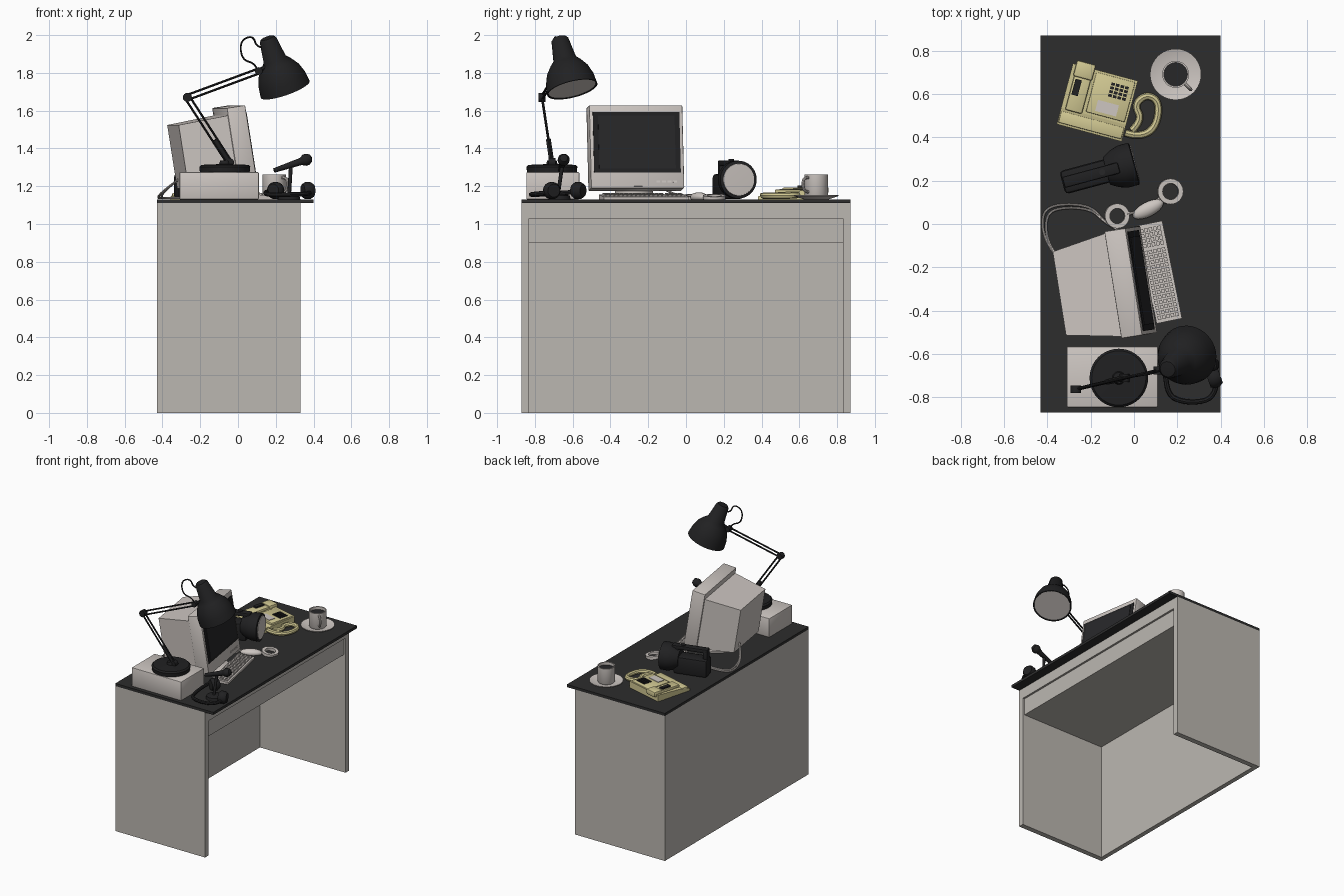
import bpy, bmesh, math
from mathutils import Matrix, Vector

if "Cube" in bpy.data.objects:
    bpy.data.objects.remove(bpy.data.objects["Cube"])

def material(name, r, g, b):
    m = bpy.data.materials.new(name)
    m.diffuse_color = (r, g, b, 1)
    m.use_nodes = True
    m.node_tree.nodes["Principled BSDF"].inputs["Base Color"].default_value = m.diffuse_color
    return m

DESK = material("desk grey", 0.50, 0.475, 0.44)
TOP = material("dark desktop", 0.026, 0.026, 0.026)
BLACK = material("black plastic", 0.015, 0.015, 0.016)
WHITE = material("off white", 0.61, 0.565, 0.535)
SCREEN = material("dark screen", 0.020, 0.020, 0.022)
YELLOW = material("phone yellow", 0.64, 0.58, 0.29)
Z0 = 1.13  # desktop height

def place(x, y, z=Z0, yaw=0, pitch=0):
    return (Matrix.Translation((x, y, z)) @ Matrix.Rotation(math.radians(yaw), 4, 'Z')
            @ Matrix.Rotation(math.radians(pitch), 4, 'Y'))

def aim(p, q):
    p, q = Vector(p), Vector(q)
    return Matrix.Translation(p) @ (q - p).to_track_quat('Z', 'Y').to_matrix().to_4x4()

def finish(name, bm, mat, M=Matrix(), smooth=False):
    bmesh.ops.recalc_face_normals(bm, faces=bm.faces)
    me = bpy.data.meshes.new(name)
    bm.transform(M)
    bm.to_mesh(me)
    bm.free()
    me.materials.append(mat)
    ob = bpy.data.objects.new(name, me)
    bpy.context.collection.objects.link(ob)
    if smooth:
        bpy.ops.object.select_all(action='DESELECT')
        ob.select_set(True)
        bpy.context.view_layer.objects.active = ob
        bpy.ops.object.shade_smooth_by_angle(angle=math.radians(35))
    return ob

def boxes(name, items, mat, M=Matrix(), bevel=0):
    """items: (x0, x1, y0, y1, z0, z1) bounds"""
    bm = bmesh.new()
    for x0, x1, y0, y1, z0, z1 in items:
        bmesh.ops.create_cube(bm, size=1, matrix=Matrix.Translation(((x0+x1)/2, (y0+y1)/2, (z0+z1)/2))
                              @ Matrix.Diagonal((x1-x0, y1-y0, z1-z0, 1)))
    if bevel:
        bmesh.ops.bevel(bm, geom=bm.edges[:], offset=bevel, segments=2, affect='EDGES', profile=0.5)
    return finish(name, bm, mat, M, bevel > 0)

def prism(name, profile, y0, y1, mat, M=Matrix()):
    """x-z profile extruded along y"""
    bm = bmesh.new()
    f = bm.faces.new([bm.verts.new((x, y0, z)) for x, z in profile])
    ext = bmesh.ops.extrude_face_region(bm, geom=[f])
    bmesh.ops.translate(bm, vec=(0, y1-y0, 0), verts=[v for v in ext['geom'] if isinstance(v, bmesh.types.BMVert)])
    return finish(name, bm, mat, M)

def lathe(name, profile, mat, M=Matrix(), seg=40):
    """(radius, z) profile spun about local z"""
    bm = bmesh.new()
    vs = [bm.verts.new((r, 0, z)) for r, z in profile]
    es = [bm.edges.new(p) for p in zip(vs, vs[1:])]
    bmesh.ops.spin(bm, geom=vs+es, cent=(0, 0, 0), axis=(0, 0, 1), angle=2*math.pi, steps=seg)
    bmesh.ops.remove_doubles(bm, verts=bm.verts, dist=1e-5)
    return finish(name, bm, mat, M, True)

def rod(name, p, q, r, mat, r2=None, seg=16):
    h = (Vector(q)-Vector(p)).length
    return lathe(name, [(0, 0), (r, 0), (r2 or r, h), (0, h)], mat, aim(p, q), seg)

def tube(name, pts, r, mat, cyclic=False):
    cu = bpy.data.curves.new(name, 'CURVE')
    cu.dimensions, cu.bevel_depth, cu.bevel_resolution, cu.use_fill_caps = '3D', r, 2, True
    sp = cu.splines.new('NURBS')
    sp.points.add(len(pts)-1)
    for p, c in zip(sp.points, pts):
        p.co = (*c, 1)
    sp.order_u, sp.use_endpoint_u, sp.use_cyclic_u, sp.resolution_u = 3, True, cyclic, 6
    ob = bpy.data.objects.new(name + "_path", cu)
    bpy.context.collection.objects.link(ob)
    me = bpy.data.meshes.new_from_object(ob.evaluated_get(bpy.context.evaluated_depsgraph_get()))
    bpy.data.objects.remove(ob)
    bm = bmesh.new()
    bm.from_mesh(me)
    return finish(name, bm, mat, Matrix(), True)

# desk: panels, drawer box, dark slab
for side in (-1, 1):
    y = sorted((side*0.83, side*0.87))
    boxes("side_panel", [(-0.43, 0.33, *y, 0, 1.11)], DESK)
boxes("back_panel", [(-0.43, -0.395, -0.83, 0.83, 0, 1.11)], DESK)
boxes("top_rail", [(-0.395, 0.33, -0.83, 0.83, 1.03, 1.11)], DESK)
boxes("drawer", [(-0.395, 0.315, -0.83, 0.83, 0.90, 1.03)], DESK)
boxes("desktop", [(-0.43, 0.40, -0.87, 0.87, 1.11, Z0)], TOP)

# box under the lamp
boxes("storage_box", [(-0.31, 0.11, -0.845, -0.565, Z0, 1.275)], WHITE, bevel=0.006)

# desk lamp
lathe("lamp_base", [(0, 0), (0.132, 0), (0.135, 0.028), (0.125, 0.038), (0.03, 0.042), (0.025, 0.06), (0, 0.06)],
      BLACK, place(-0.07, -0.71, 1.275))
base, elbow, wrist = Vector((-0.045, -0.71, 1.325)), Vector((-0.268, -0.762, 1.67)), Vector((0.11, -0.675, 1.81))
for a, b in ((base, elbow), (elbow, wrist)):
    off = (b-a).cross(Vector((0, 1, 0))).normalized()*0.013
    for s in (-1, 1):
        rod("lamp_arm", a+off*s, b+off*s, 0.006, BLACK, seg=8)
rod("lamp_lower_spring", base, base.lerp(elbow, 0.35), 0.013, BLACK)
for j, r in ((base, 0.024), (elbow, 0.024), (wrist, 0.02)):
    rod("lamp_joint", j-Vector((0, 0.018, 0)), j+Vector((0, 0.018, 0)), r, BLACK)
cap, rim = Vector((0.155, -0.67, 1.985)), Vector((0.25, -0.602, 1.713))
rod("lamp_head_bracket", wrist, cap.lerp(rim, 0.45), 0.012, BLACK, seg=8)
L = (rim-cap).length
lathe("lamp_shade", [(0, -0.004), (0.036, 0), (0.046, 0.012), (0.062, 0.125), (0.085, 0.15), (0.113, 0.19),
                     (0.13, 0.24), (0.137, L), (0.131, L), (0.125, L-0.008)], BLACK, aim(cap, rim))
lathe("lamp_glow_disk", [(0, L-0.012), (0.131, L-0.012), (0.131, L-0.004), (0, L-0.004)], WHITE, aim(cap, rim))
tube("lamp_cable", [(0.10, -0.675, 1.82), (0.09, -0.68, 1.85), (0.02, -0.70, 1.87), (0.01, -0.70, 1.97),
                    (0.08, -0.69, 2.0), (0.10, -0.68, 1.93), (0.16, -0.67, 1.93)], 0.005, BLACK)

# headset and microphone
tube("headset_band", [(0.38, -0.68, 1.17), (0.39, -0.80, 1.16), (0.25, -0.83, 1.155), (0.13, -0.78, 1.155),
                      (0.15, -0.58, 1.17)], 0.012, BLACK)
for x, y, yaw in ((0.37, -0.71, 20), (0.2, -0.57, 60)):
    lathe("headset_cup", [(0, -0.03), (0.035, -0.03), (0.045, -0.015), (0.045, 0.012), (0.034, 0.03), (0, 0.03)],
          BLACK, place(x, y, 1.177, yaw, 90), 24)
lathe("microphone_foot", [(0, 0), (0.06, 0), (0.055, 0.02), (0.02, 0.03), (0, 0.03)], BLACK, place(0.27, -0.67))
rod("microphone_stem", (0.27, -0.68, 1.14), (0.28, -0.655, 1.31), 0.010, BLACK)
rod("microphone_handle", (0.19, -0.665, 1.283), (0.345, -0.65, 1.335), 0.012, BLACK, 0.02)
lathe("microphone_head", [(0, -0.034), (0.02, -0.028), (0.031, -0.008), (0.031, 0.008), (0.02, 0.028), (0, 0.034)],
      BLACK, aim((0.36, -0.648, 1.34), (0.5, -0.64, 1.39)), 24)

# monitor on swivel foot, leaning back and turned
MON = place(0.068, -0.255, 1.19, 9, -9)
boxes("monitor_bezel", [(-0.10, 0, -0.25, 0.25, 0, 0.445)], WHITE, MON, 0.006)
bm = bmesh.new()
ends = [[bm.verts.new((x, y*s, z)) for s, z in ((-1, lo), (1, lo), (1, hi), (-1, hi))]
        for x, y, lo, hi in ((-0.095, 0.242, 0.01, 0.405), (-0.36, 0.195, 0.055, 0.395))]
for i in range(4):
    bm.faces.new((ends[0][i], ends[0][(i+1) % 4], ends[1][(i+1) % 4], ends[1][i]))
bm.faces.new(ends[0])
bm.faces.new(ends[1])
finish("monitor_housing", bm, WHITE, MON)
boxes("screen_frame", [(-0.002, 0.004, -0.232, 0.232, 0.083, 0.408)], BLACK, MON)
boxes("screen_glass", [(0, 0.008, -0.205, 0.205, 0.105, 0.388)], SCREEN, MON)
boxes("monitor_buttons", [(0, 0.004, y, y+0.02, 0.03, 0.04) for y in (0.10, 0.13, 0.16, 0.19)], WHITE, MON)
lathe("monitor_foot", [(0, 0), (0.155, 0), (0.155, 0.012), (0.10, 0.03), (0.10, 0.045), (0.14, 0.07), (0, 0.07)],
      WHITE, place(-0.07, -0.275))
for i, k in enumerate((1, 0.8)):
    tube("monitor_cable", [(-0.31, -0.2, 1.24), (-0.37-0.02*k, -0.12, 1.18), (-0.34-0.09*k, 0, 1.138),
                           (-0.3-0.1*k, 0.01+0.08*k, 1.138), (-0.2, 0.01+0.08*k, 1.138), (-0.13, 0.0, 1.138),
                           (-0.05, -0.04, 1.138)], 0.006, WHITE)

# keyboard
KEY = place(0.117, -0.222, Z0, 11.5)
prism("keyboard_case", [(-0.06, 0), (0.06, 0), (0.06, 0.014), (-0.06, 0.026)], -0.23, 0.23, WHITE, KEY)
boxes("keyboard_keys", [(-0.05+r*0.0205, -0.034+r*0.0205, y, y+0.018, 0.012, 0.033-r*0.0022)
                        for r in range(5) for y in [-0.215+c*0.0235+(0.008 if c > 13 else 0) for c in range(18)]
                        if y < 0.2], WHITE, KEY)

# wrist rings and mouse
for x, y, r in ((-0.08, 0.037, 0.046), (0.166, 0.15, 0.048)):
    lathe("wrist_ring", [(r-0.011, 0), (r+0.011, 0), (r+0.011, 0.022), (r-0.011, 0.022), (r-0.011, 0)],
          WHITE, place(x, y, Z0, 0, 8))
tube("ring_chain", [(-0.03, 0.05, 1.14), (0.0, 0.045, 1.145), (0.1, 0.10, 1.145), (0.125, 0.125, 1.14)], 0.007, WHITE)
bm = bmesh.new()
bmesh.ops.create_uvsphere(bm, u_segments=20, v_segments=10, radius=1)
finish("mouse", bm, WHITE, place(0.065, 0.068, Z0+0.012, 27) @ Matrix.Diagonal((0.078, 0.034, 0.026, 1)), True)

# lantern torch
TOR = place(-0.05, 0.265, 1.235, 15)
ALONG = TOR @ Matrix.Rotation(math.pi/2, 4, 'Y')
lathe("torch_head", [(0, -0.08), (0.065, -0.08), (0.088, -0.04), (0.1, 0.0), (0.1, 0.05), (0.086, 0.055), (0, 0.05)],
      BLACK, ALONG)
lathe("torch_lens", [(0, 0.05), (0.086, 0.05), (0.084, 0.058), (0, 0.06)], WHITE, ALONG)
boxes("torch_body", [(-0.29, -0.04, -0.055, 0.055, -0.103, 0.03)], BLACK, TOR, 0.018)
boxes("torch_handle", [(-0.285, -0.02, -0.026, 0.026, 0.072, 0.102), (-0.285, -0.25, -0.026, 0.026, 0.0, 0.095),
                       (-0.07, -0.02, -0.026, 0.026, 0.0, 0.095)], BLACK, TOR, 0.008)
rod("torch_switch", TOR @ Vector((-0.1, 0, 0.1)), TOR @ Vector((-0.1, 0, 0.108)), 0.014, SCREEN)

# telephone with handset, keypad and cord
TEL = place(-0.168, 0.565, Z0, -15)
TELY = TEL @ Matrix.Rotation(math.pi/2, 4, 'Z')  # profile x runs front to back
prism("phone_body", [(-0.15, 0), (0.14, 0), (0.14, 0.05), (-0.07, 0.036), (-0.15, 0.016)], -0.155, 0.155, YELLOW, TELY)
boxes("phone_handset", [(-0.135, -0.055, -0.075, 0.155, 0.04, 0.062), (-0.14, -0.05, 0.085, 0.16, 0.03, 0.07)],
      YELLOW, TEL, 0.008)
boxes("phone_panel", [(-0.04, 0.145, -0.06, 0.13, 0.03, 0.052)], YELLOW, TEL, 0.004)
boxes("phone_ledge", [(-0.15, 0.15, -0.14, -0.085, 0.012, 0.034)], YELLOW, TEL, 0.004)
boxes("phone_keypad", [(0.04+c*0.022, 0.057+c*0.022, 0.035+r*0.018, 0.048+r*0.018, 0.05, 0.058)
                       for c in range(4) for r in range(4)], BLACK, TEL)
boxes("phone_display", [(0.0, 0.10, -0.045, 0.008, 0.048, 0.056)], WHITE, TEL)
boxes("phone_speaker", [(-0.125, -0.095, 0.0, 0.075, 0.06, 0.073)], BLACK, TEL)
tube("phone_cord", [(-0.04, 0.42, 1.15), (0.02, 0.40, 1.15), (0.1, 0.44, 1.15), (0.12, 0.56, 1.15),
                    (0.06, 0.60, 1.155), (0.0, 0.55, 1.15), (0.04, 0.48, 1.15), (-0.01, 0.43, 1.15)], 0.017, YELLOW)

# cup and saucer
CUP = place(0.192, 0.69)
lathe("saucer", [(0, 0), (0.065, 0), (0.118, 0.018), (0.118, 0.023), (0.07, 0.009), (0, 0.009)], WHITE, CUP)
lathe("cup", [(0, 0.01), (0.056, 0.01), (0.062, 0.02), (0.062, 0.133), (0.054, 0.133), (0.053, 0.03), (0, 0.03)],
      WHITE, CUP)
lathe("coffee", [(0, 0.105), (0.054, 0.105), (0.054, 0.112), (0, 0.112)], SCREEN, CUP)
tube("cup_handle", [CUP @ Vector((0.7*d, -0.7*d, z)) for d, z in
                    ((0.058, 0.115), (0.095, 0.118), (0.102, 0.075), (0.09, 0.04), (0.058, 0.04))], 0.008, WHITE)
